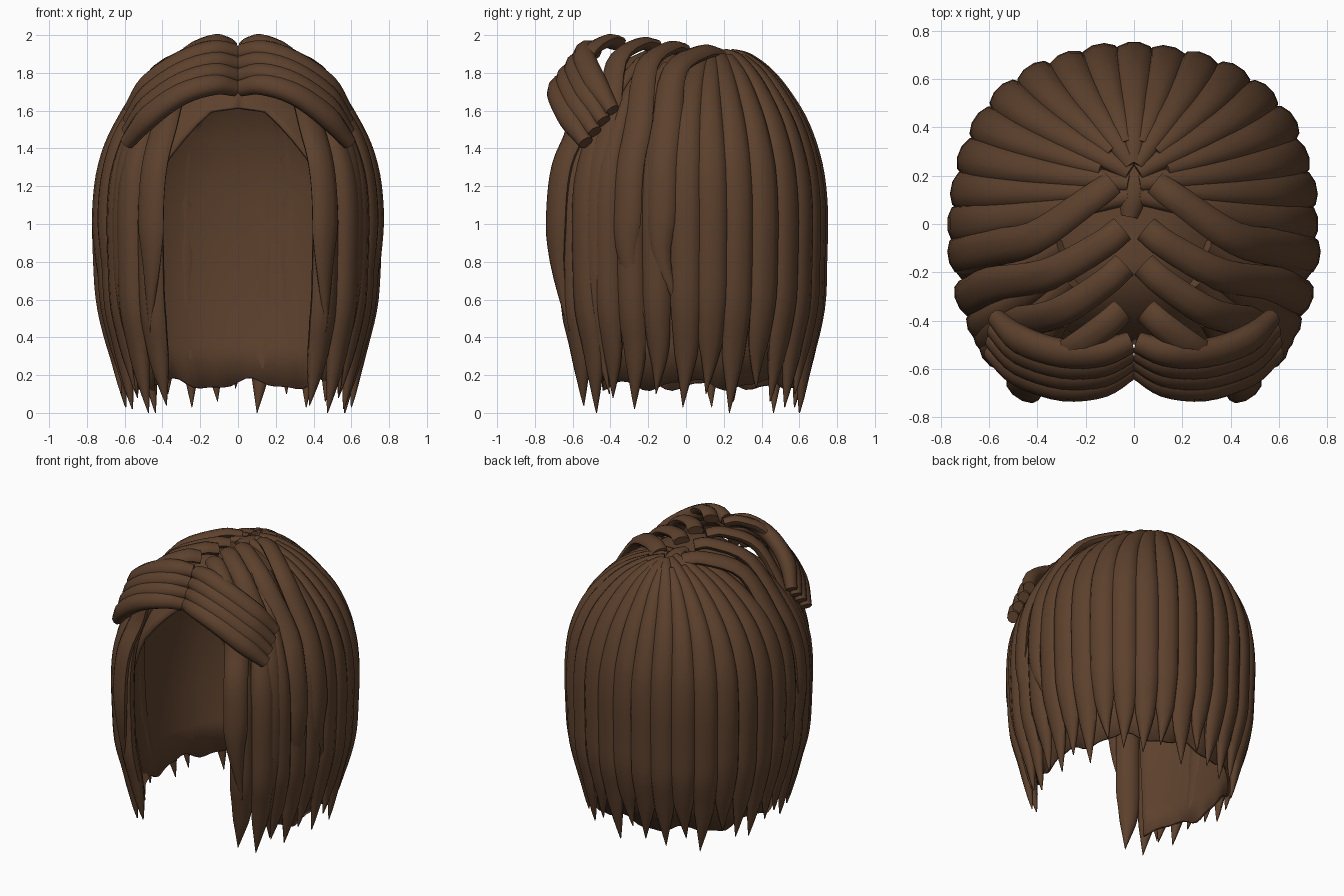
import bpy, bmesh, math, random
from mathutils import Vector

random.seed(4)
if "Cube" in bpy.data.objects:
    bpy.data.objects.remove(bpy.data.objects["Cube"])

brown = bpy.data.materials.new("brown hair")
brown.use_nodes = True
COLOUR = (0.108, 0.052, 0.026, 1)
brown.diffuse_color = COLOUR
brown.node_tree.nodes["Principled BSDF"].inputs["Base Color"].default_value = COLOUR

# Head silhouette: share of the full radius at each height
PROFILE = [(0.03, 1.9), (0.2, 1.875), (0.42, 1.8), (0.62, 1.685), (0.8, 1.52), (0.91, 1.31),
           (0.95, 1.08), (0.945, 0.8), (0.92, 0.55), (0.85, 0.3), (0.8, 0.0)]


def lerp_table(table, x):
    for (x0, y0), (x1, y1) in zip(table, table[1:]):
        if x <= x1:
            return y0 + (y1 - y0) * max(0, (x - x0) / (x1 - x0))
    return table[-1][1]


def share_at(z):
    return lerp_table([(h, s) for s, h in reversed(PROFILE)], z)


def on_head(deg, share, z):
    """Point on the rounded-square head; 0 degrees is the front, 90 the left."""
    a = math.radians(deg)
    x, y = math.sin(a), -math.cos(a)
    depth = 0.738 + 0.03 * max(0, 1 - z / 0.8)
    r = (abs(x / 0.757) ** 2.3 + abs(y / depth) ** 2.3) ** (-1 / 2.3)
    # the crown whorl sits behind the middle, and the front crown is raised
    whorl = 0.06 * (1 + y) * max(0, 1 - share) * max(0, (z - 1.2) / 0.7)
    lift = 0.09 * max(0, -y) * min(1, max(0, (z - 1.6) / 0.15)) * min(1, share * 3)
    return Vector((x * r * share, y * r * share + 2 * whorl * (y > -0.5), z + lift))


def smooth_path(pts, steps=4):
    """Catmull-Rom curve through the points."""
    p = [2 * pts[0] - pts[1], *pts, 2 * pts[-1] - pts[-2]]
    out = []
    for a, b, c, d in zip(p, p[1:], p[2:], p[3:]):
        for i in range(steps):
            t = i / steps
            out.append(0.5 * (2 * b + (c - a) * t + (2 * a - 5 * b + 4 * c - d) * t * t
                              + (3 * b - a - 3 * c + d) * t ** 3))
    return out + [pts[-1]]


def finish(name, bm, angle):
    bmesh.ops.recalc_face_normals(bm, faces=bm.faces)
    mesh = bpy.data.meshes.new(name)
    bm.to_mesh(mesh)
    bm.free()
    mesh.materials.append(brown)
    ob = bpy.data.objects.new(name, mesh)
    bpy.context.collection.objects.link(ob)
    bpy.ops.object.select_all(action='DESELECT')
    ob.select_set(True)
    bpy.context.view_layer.objects.active = ob
    bpy.ops.object.shade_smooth_by_angle(angle=math.radians(angle))
    return ob


LOCK = [(0, 0.45), (0.15, 0.65), (0.4, 1), (0.74, 1), (0.87, 0.75), (1, 0.02)]
SWEEP = [(0, 0.7), (0.2, 0.95), (0.75, 1), (1, 0.6)]


def strand(name, pts, width, thick, taper=LOCK, sides=10):
    """Flattened tube along a path, its flat side facing away from the head."""
    path = smooth_path(pts)
    lengths = [0]
    for a, b in zip(path, path[1:]):
        lengths.append(lengths[-1] + (b - a).length)
    bm = bmesh.new()
    rings = []
    for i, p in enumerate(path):
        t = (path[min(i + 1, len(path) - 1)] - path[max(i - 1, 0)]).normalized()
        n = p - Vector((0, 0, min(p.z, 1.15)))
        n = (n - t * n.dot(t)).normalized()
        side = t.cross(n)
        k = lerp_table(taper, lengths[i] / lengths[-1])
        ring = []
        for j in range(sides):
            a = math.tau * j / sides
            ring.append(bm.verts.new(p + side * math.cos(a) * width * k
                                     + n * math.sin(a) * thick * k ** 0.7))
        rings.append(ring)
    for a, b in zip(rings, rings[1:]):
        for j in range(sides):
            m = (j + 1) % sides
            bm.faces.new((a[j], a[m], b[m], b[j]))
    bm.faces.new(rings[0])
    bm.faces.new(rings[-1])
    return finish(name, bm, 50)


def hanging(deg, tip, start=0, out=1.0, drift=0):
    """Path down the head from the crown to a tip height."""
    pts = [on_head(deg, s * out, z) for s, z in PROFILE[start:] if z > tip + 0.12]
    return pts + [on_head(deg + drift, share_at(tip) * out * 0.99, tip)]


# Inner cap with an arched face opening and a wavy hem
COLS = 72
ARCH = [(0.1, 46), (1.1, 42), (1.35, 34), (1.5, 25), (1.6, 16), (1.61, 0)]
bm = bmesh.new()
rows = []
for z in (0.15, 0.35, 0.6, 0.85, 1.1, 1.25, 1.35, 1.45, 1.53, 1.6, 1.612, 1.7, 1.78, 1.84, 1.87, 1.89):
    row = []
    for c in range(COLS + 1):
        gap = lerp_table(ARCH, z)
        deg = gap + (360 - 2 * gap) * c / COLS
        wave = 0.025 * math.sin(deg / 6.5) + 0.01 * math.sin(deg / 3) if z == 0.15 else 0
        row.append(bm.verts.new(on_head(deg, share_at(z) * 0.965, z + wave)))
    rows.append(row)
for a, b in zip(rows, rows[1:]):
    for c in range(COLS):
        bm.faces.new((a[c], a[c + 1], b[c + 1], b[c]))
bm.faces.new(rows[-1][:-1])
bmesh.ops.remove_doubles(bm, verts=bm.verts, dist=0.0005)
cap = finish("inner_cap", bm, 50)
shell = cap.modifiers.new("thickness", 'SOLIDIFY')
shell.thickness = 0.02

# Long locks fanning from the crown down the back
for i in range(17):
    deg = 90 + 11.25 * i
    tip = (0.03, 0.1, 0.0, 0.13, 0.06)[i % 5]
    first = 1 if i % 2 else 0
    strand(f"back_lock_{i + 1}", hanging(deg, tip, first, random.uniform(0.99, 1.01),
           random.uniform(-2, 2)), 0.084, 0.048)

# Everything below comes in left and right versions
for side, label in ((1, "left"), (-1, "right")):
    def mirrored(points):
        return [Vector((x * side, y, z)) for x, y, z in points]

    # Side locks that hang under the crown sweeps
    locks = [(37, 0.04, 1.04), (47, 0.0, 1.06), (56, 0.08, 1.03), (66, 0.02, 1.0), (77, 0.1, 0.985)]
    for i, (deg, tip, out) in enumerate(locks):
        strand(f"{label}_side_lock_{i + 1}",
               hanging(side * deg, tip, 3 if i == 0 else 2, out, -side * 2), 0.078, 0.05)

    # Crown locks that arc off the parting, then fall down the side
    crown = [([(0.05, -0.36, 1.955), (0.13, -0.43, 1.965), (0.28, -0.54, 1.86)], 34, 0.43, 1.12, 3),
             ([(0.04, -0.17, 1.945), (0.13, -0.25, 1.95), (0.32, -0.37, 1.85)], 51, 0.1, 1.05, 2),
             ([(0.05, -0.02, 1.925), (0.14, -0.09, 1.93), (0.36, -0.21, 1.83)], 66, 0.45, 1.03, 8),
             ([(0.09, 0.17, 1.9), (0.2, 0.09, 1.91), (0.42, -0.06, 1.81)], 80, 0.5, 1.02, 10)]
    for i, (top, deg, tip, out, drift) in enumerate(crown):
        fall = hanging(side * deg, tip, 4, out, side * drift)
        strand(f"{label}_crown_lock_{i + 1}", mirrored(top) + fall, 0.08, 0.043,
               [(0, 0.7), (0.15, 0.8), (0.4, 1), (0.7, 1), (1, 0.03)])

    # Layered fringe swept outward from the parting
    for i in range(4):
        k = i / 3
        pts = [(0.015, -0.6 + 0.11 * k, 1.72 + 0.19 * k),
               (0.13, -0.66 + 0.13 * k, 1.74 + 0.18 * k),
               (0.3, -0.675 + 0.14 * k, 1.69 + 0.17 * k),
               (0.47, -0.62 + 0.14 * k, 1.57 + 0.17 * k),
               (0.59 - 0.02 * k, -0.53 + 0.14 * k, 1.43 + 0.17 * k)]
        strand(f"{label}_fringe_{i + 1}", mirrored(pts), 0.068, 0.055, SWEEP)

# Flat lock bridging the parting and the whorl
strand("crown_tuft", [Vector((-0.02, 0.03, 1.9)), Vector((0, 0.13, 1.9)), Vector((0.01, 0.24, 1.87))],
       0.05, 0.03, SWEEP)
